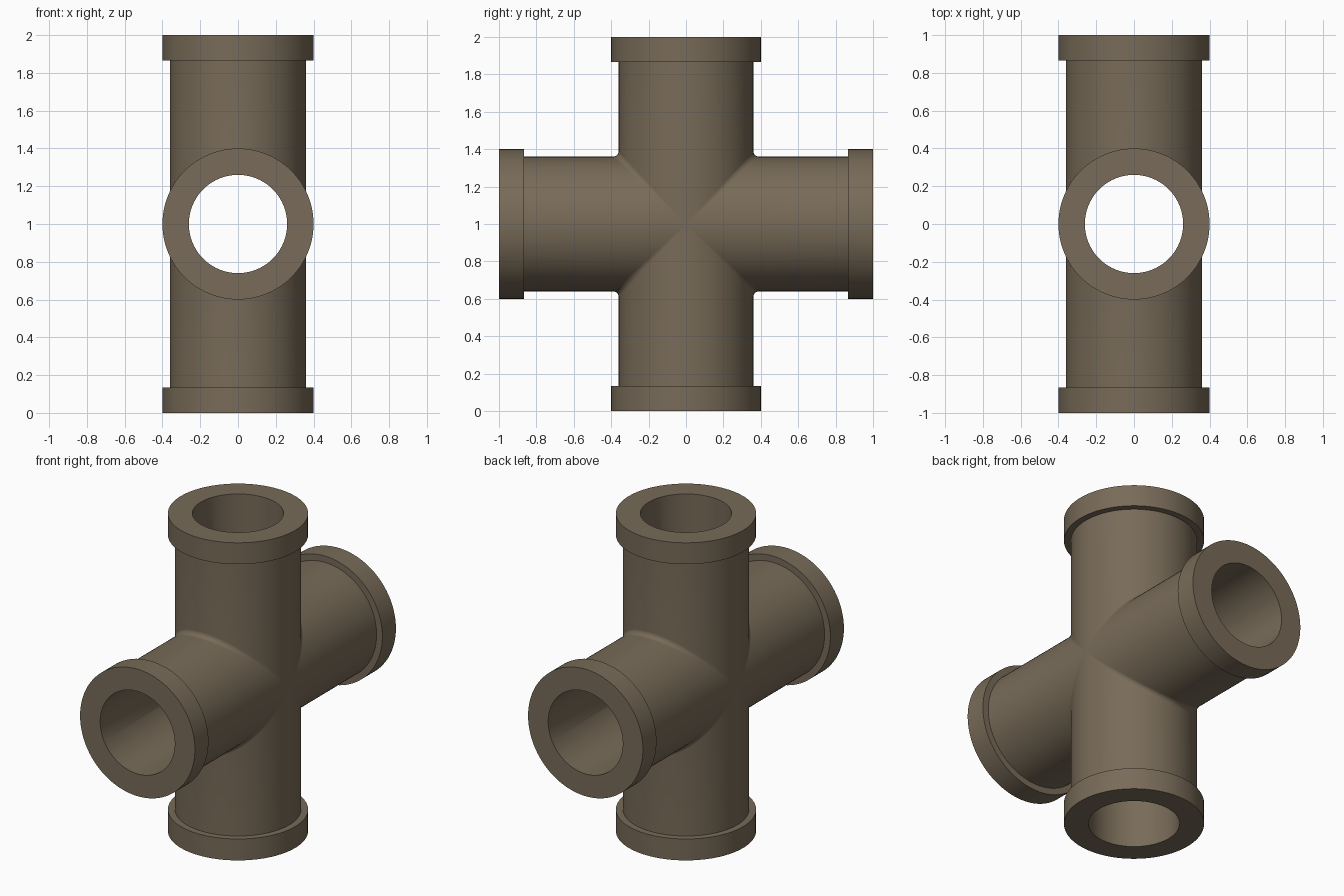
import bpy, bmesh, math
from mathutils import Matrix, Vector

if "Cube" in bpy.data.objects:
    bpy.data.objects.remove(bpy.data.objects["Cube"])

SIDES = 96        # sides around each pipe
PIPE_R = 0.36     # outer pipe radius
BORE_R = 0.26     # hole radius
COLLAR_R = 0.40   # end collar radius
COLLAR_Z = 0.865  # where the collar starts
FILLET = 0.03     # rounding where arms meet
STEPS = 6

angles = [2 * math.pi * i / SIDES for i in range(SIDES)]


def flat_ring(r, z):
    return [Vector((r * math.cos(a), r * math.sin(a), z)) for a in angles]


def mitre_ring(r, fillet=0.0, t=math.radians(225)):
    """Ring on the 45 degree joint with the next arm, rounded by a fillet arc."""
    pts = []
    for a in angles:
        s = math.sin(a)
        w = r * abs(s)
        f = fillet * abs(s)
        y = w + f + f * math.cos(t)
        z = w + f + f * math.sin(t)
        pts.append(Vector((r * math.cos(a), math.copysign(y, s), z)))
    return pts


# Profile of one arm, from the bore joint round to the outer joint
rings = [mitre_ring(BORE_R), flat_ring(BORE_R, 1), flat_ring(COLLAR_R, 1),
         flat_ring(COLLAR_R, COLLAR_Z), flat_ring(PIPE_R, COLLAR_Z)]
rings += [mitre_ring(PIPE_R, FILLET, math.radians(180 + 45 * k / STEPS))
          for k in range(STEPS + 1)]

# Four arms turned about x and welded into one hollow cross
bm = bmesh.new()
for quarter in range(4):
    place = Matrix.Translation((0, 0, 1)) @ Matrix.Rotation(quarter * math.pi / 2, 4, 'X')
    loops = [[bm.verts.new(place @ p) for p in ring] for ring in rings]
    for lo, hi in zip(loops, loops[1:]):
        for i in range(SIDES):
            j = (i + 1) % SIDES
            bm.faces.new((lo[i], lo[j], hi[j], hi[i]))
bmesh.ops.remove_doubles(bm, verts=bm.verts, dist=1e-5)
bmesh.ops.dissolve_degenerate(bm, edges=bm.edges, dist=1e-6)
bmesh.ops.recalc_face_normals(bm, faces=bm.faces)

mesh = bpy.data.meshes.new("cross_pipe_fitting")
bm.to_mesh(mesh)
bm.free()
fitting = bpy.data.objects.new("cross_pipe_fitting", mesh)
bpy.context.collection.objects.link(fitting)

# Single grey brown colour
mat = bpy.data.materials.new("grey brown")
mat.diffuse_color = (0.188, 0.147, 0.098, 1)
mat.use_nodes = True
mat.node_tree.nodes["Principled BSDF"].inputs["Base Color"].default_value = mat.diffuse_color
mesh.materials.append(mat)

bpy.context.view_layer.objects.active = fitting
fitting.select_set(True)
bpy.ops.object.shade_smooth_by_angle(angle=math.radians(30))
